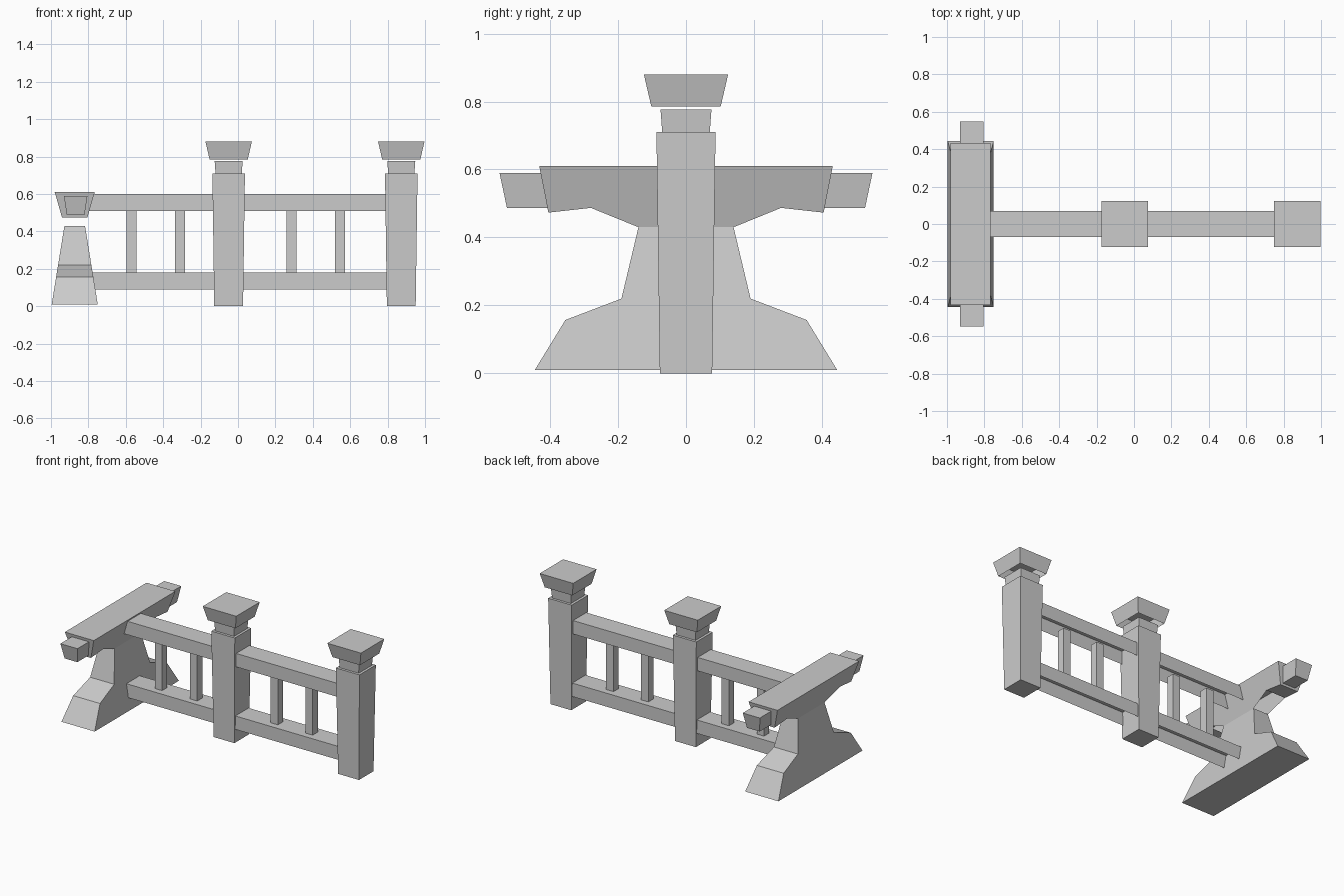
import bpy, bmesh

cube = bpy.data.objects.get("Cube")
if cube:
    bpy.data.objects.remove(cube, do_unlink=True)

stone = bpy.data.materials.new("grey_stone")
stone.use_nodes = True
GREY = (0.6, 0.6, 0.6, 1)
stone.diffuse_color = GREY
stone.node_tree.nodes["Principled BSDF"].inputs["Base Color"].default_value = GREY


def finish(name, bm):
    bmesh.ops.recalc_face_normals(bm, faces=bm.faces)
    mesh = bpy.data.meshes.new(name)
    bm.to_mesh(mesh)
    bm.free()
    mesh.materials.append(stone)
    obj = bpy.data.objects.new(name, mesh)
    bpy.context.collection.objects.link(obj)
    return obj


def frustum(name, cx, z0, half0, z1, half1, cy=0, open_bottom=False, open_top=False):
    """Four-sided block whose bottom and top half-sizes may differ."""
    bm = bmesh.new()
    corners = ((-1, -1), (1, -1), (1, 1), (-1, 1))
    low, high = [[bm.verts.new((cx + sx * h[0], cy + sy * h[1], z)) for sx, sy in corners]
                 for z, h in ((z0, half0), (z1, half1))]
    for i in range(4):
        j = (i + 1) % 4
        bm.faces.new((low[i], low[j], high[j], high[i]))
    if not open_bottom:
        bm.faces.new(low[::-1])
    if not open_top:
        bm.faces.new(high)
    return finish(name, bm)


# Posts with a neck and a flared, hollow cap
for side, x in (("centre", -0.05), ("end", 0.873)):
    frustum(side + "_post", x, 0, (0.077, 0.077), 0.71, (0.087, 0.087))
    frustum(side + "_post_neck", x, 0.71, (0.07, 0.07), 0.777, (0.075, 0.075))
    frustum(side + "_post_cap", x, 0.785, (0.102, 0.102), 0.88, (0.124, 0.124), open_bottom=True)

# Rails, open underneath, running between the stand and the posts
for level, z in (("lower", 0.09), ("upper", 0.51)):
    for part, x0, x1 in (("right", -0.83, -0.1), ("left", 0, 0.82)):
        half = ((x1 - x0) / 2, 0.07)
        frustum(f"{level}_{part}_rail", (x0 + x1) / 2, z, half, z + 0.09, half, open_bottom=True)

# Balusters
for i, x in enumerate((-0.57, -0.31, 0.287, 0.545)):
    frustum(f"baluster_{i + 1}", x, 0.17, (0.027, 0.027), 0.52, (0.027, 0.027))

# Trestle stand: waisted side profile, open under the arms
STAND_X = -0.873
WAIST = 0.43


def stand_half_width(z):
    if z <= WAIST:
        return 0.123 - 0.068 * (z - 0.01) / (WAIST - 0.01)
    return 0.055 + 0.052 * (z - WAIST) / 0.18


profile = [(0.445, 0.01), (0.355, 0.157), (0.19, 0.22), (0.14, WAIST),
           (0.28, 0.487), (0.405, 0.473), (0.432, 0.61)]
bm = bmesh.new()
outline = profile + [(-y, z) for y, z in reversed(profile)]
sides = [[bm.verts.new((STAND_X + s * stand_half_width(z), y, z)) for y, z in outline]
         for s in (-1, 1)]
n = len(outline)
for ring in sides:
    bm.faces.new(ring[:4] + ring[-4:])
    bm.faces.new(ring[3:-3])
for i in range(n):
    j = (i + 1) % n
    if i not in (3, n - 5):
        bm.faces.new((sides[0][i], sides[0][j], sides[1][j], sides[1][i]))
finish("trestle_stand", bm)

# Tapered pegs at both ends of the stand's beam
for name, s in (("front_peg", -1), ("back_peg", 1)):
    peg = frustum(name, -0.868, 0.487, (0.047, 0.07), 0.59, (0.063, 0.092), cy=s * 0.457)
